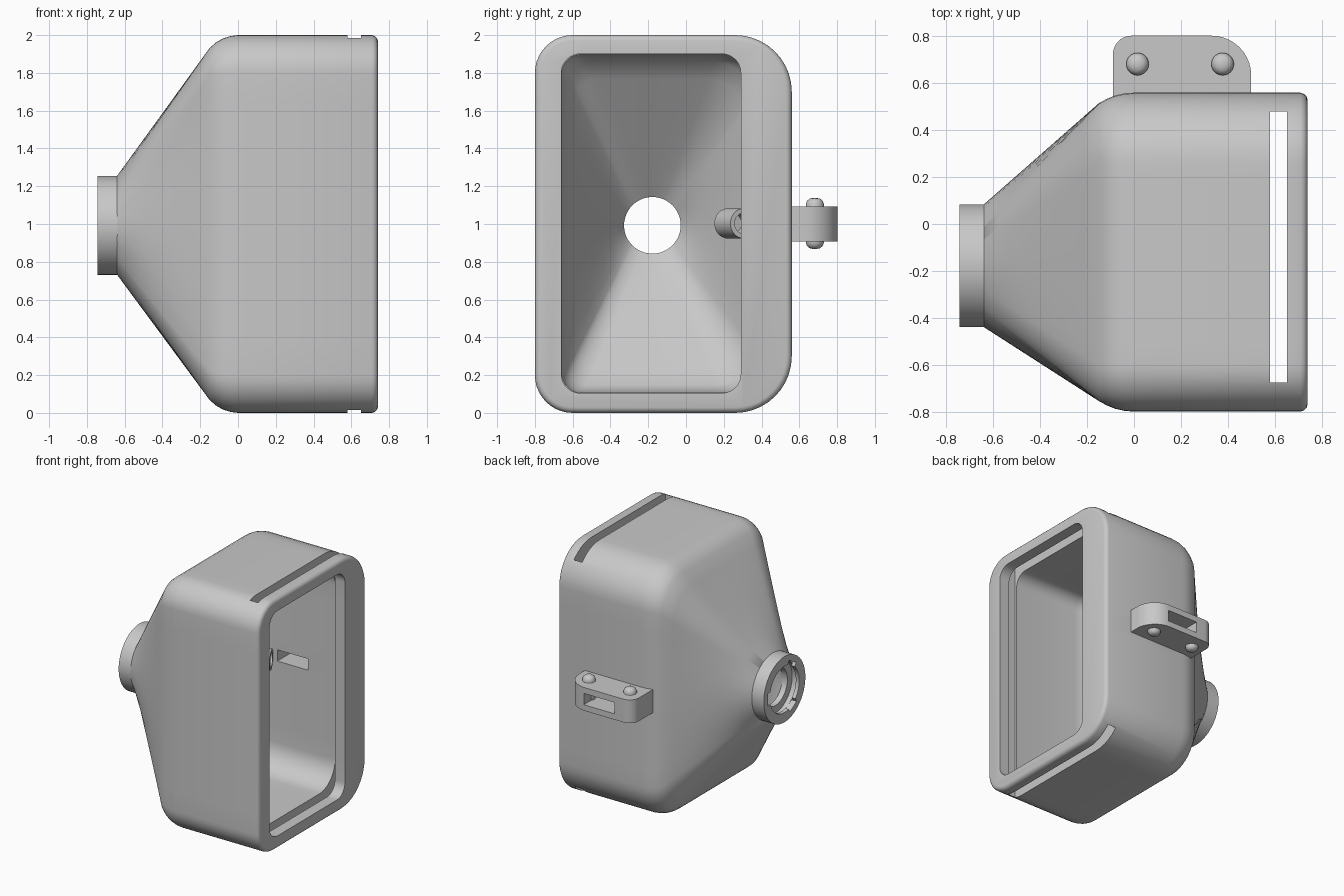
import bpy, bmesh, math
from mathutils import Vector

if "Cube" in bpy.data.objects:
    bpy.data.objects.remove(bpy.data.objects["Cube"])

grey = bpy.data.materials.new("light_grey")
grey.use_nodes = True
grey.diffuse_color = (0.58, 0.58, 0.58, 1)
grey.node_tree.nodes["Principled BSDF"].inputs["Base Color"].default_value = (0.58, 0.58, 0.58, 1)

CY, CZ = -0.178, 0.993      # axis of the round neck
ARC, SIDE = 10, 10          # steps per corner and per flat side


def finish(bm, name):
    bmesh.ops.recalc_face_normals(bm, faces=bm.faces)
    mesh = bpy.data.meshes.new(name)
    bm.to_mesh(mesh)
    bm.free()
    mesh.materials.append(grey)
    obj = bpy.data.objects.new(name, mesh)
    bpy.context.collection.objects.link(obj)
    return obj


def section(x, y0, y1, z0, z1, r_front, r_back):
    """Rounded rectangle across x, with separate front and back corner radii."""
    corners = [(y1 - r_back, z1 - r_back, r_back, 0), (y0 + r_front, z1 - r_front, r_front, 1),
               (y0 + r_front, z0 + r_front, r_front, 2), (y1 - r_back, z0 + r_back, r_back, 3)]
    arcs = []
    for y, z, r, q in corners:
        angles = [(q + i / ARC) * math.pi / 2 for i in range(ARC + 1)]
        arcs.append([Vector((x, y + r * math.cos(a), z + r * math.sin(a))) for a in angles])
    points = []
    for i, arc in enumerate(arcs):
        points += arc
        after = arcs[(i + 1) % 4][0]
        points += [arc[-1].lerp(after, k / SIDE) for k in range(1, SIDE)]
    return points


def round_section(x, r):
    """Circle whose points pair up with those of a rounded rectangle."""
    bounds = [43, 66, 114, 137, 223, 246, 294, 317, 403]
    points = []
    for k, (a, b) in enumerate(zip(bounds, bounds[1:])):
        count = SIDE if k % 2 else ARC
        first = 1 if k % 2 else 0
        last = SIDE if k % 2 else ARC + 1
        for i in range(first, last):
            t = math.radians(a + (b - a) * i / count)
            points.append(Vector((x, CY + r * math.cos(t), CZ + r * math.sin(t))))
    return points


def funnel(start, end, steps=8):
    """Sections blending evenly from start to end, without the start."""
    return [[p.lerp(q, k / steps) for p, q in zip(start, end)] for k in range(1, steps + 1)]


def loft(name, rings):
    bm = bmesh.new()
    rows = [[bm.verts.new(p) for p in ring] for ring in rings]
    n = len(rows[0])
    for a, b in zip(rows, rows[1:]):
        for i in range(n):
            bm.faces.new((a[i], a[(i + 1) % n], b[(i + 1) % n], b[i]))
    bm.faces.new(rows[0])
    bm.faces.new(rows[-1])
    return finish(bm, name)


def box(name, x0, x1, y0, y1, z0, z1):
    bm = bmesh.new()
    bmesh.ops.create_cube(bm, size=1)
    for v in bm.verts:
        v.co = ((x0 + x1) / 2 + v.co.x * (x1 - x0), (y0 + y1) / 2 + v.co.y * (y1 - y0),
                (z0 + z1) / 2 + v.co.z * (z1 - z0))
    return finish(bm, name)


def lathe(name, profile, start, direction, steps=48):
    """Turn (radius, distance) points round an axis."""
    turn = Vector(direction).to_track_quat('Z', 'Y')
    rings = []
    for r, h in profile:
        angles = [2 * math.pi * i / steps for i in range(steps)]
        rings.append([Vector(start) + turn @ Vector((r * math.cos(a), r * math.sin(a), h))
                      for a in angles])
    return loft(name, rings)


def boolean(obj, other):
    mod = obj.modifiers.new("cut", 'BOOLEAN')
    mod.operation, mod.solver, mod.object = 'DIFFERENCE', 'EXACT', other
    bpy.context.view_layer.objects.active = obj
    bpy.ops.object.modifier_apply(modifier=mod.name)
    bpy.data.objects.remove(other)


def smooth(obj, angle=32):
    bpy.ops.object.select_all(action='DESELECT')
    obj.select_set(True)
    bpy.context.view_layer.objects.active = obj
    bpy.ops.object.shade_smooth_by_angle(angle=math.radians(angle))


# Hood: boxy mouth with a rounded shoulder, drawn in to the neck
def hood_section(x, dy, dz):
    return section(x, -0.8 + dy, 0.56 - dy, dz, 2 - dz, 0.2 - dy, 0.3 - dy)


rings = [hood_section(*s) for s in [
    (0.74, 0.03, 0.03), (0.736, 0.016, 0.016), (0.725, 0.005, 0.005), (0.71, 0, 0), (0, 0, 0),
    (-0.04, 0.003, 0.005), (-0.08, 0.012, 0.018), (-0.115, 0.026, 0.038), (-0.15, 0.045, 0.068)]]
hood = loft("hood", rings + funnel(rings[-1], round_section(-0.64, 0.262)))

# Hollow inside, mouth opening and the slot for a sliding pane
rings = [section(x, -0.657 + d, 0.395 - d, 0.108 + d, 1.897 - d, 0.1, 0.2)
         for x, d in [(0.6, 0), (0.02, 0), (-0.05, 0.012), (-0.11, 0.04)]]
boolean(hood, loft("cavity", rings + funnel(rings[-1], round_section(-0.62, 0.15))))
boolean(hood, loft("opening", [section(x, -0.66, 0.29, 0.105, 1.9, 0.1, 0.1) for x in (0.8, 0.62)]))
boolean(hood, box("pane_slot", 0.58, 0.652, -0.675, 0.48, -0.1, 2.1))
boolean(hood, lathe("neck_hole", [(0.15, 0), (0.15, 0.3)], (-0.7, CY, CZ), (1, 0, 0)))
boolean(hood, box("strap_hole", 0.07, 0.34, 0.35, 0.7, 0.955, 1.045))
smooth(hood)

# Neck collar: stepped bore with three locking notches in the lip
collar = lathe("neck_collar", [(0.262, 0), (0.262, 0.11)], (-0.745, CY, CZ), (1, 0, 0), 64)
for profile in ([(0.15, -0.1), (0.15, 0.3)], [(0.185, -0.1), (0.185, 0.03)], [(0.21, 0.03), (0.21, 0.08)]):
    boolean(collar, lathe("bore", profile, (-0.745, CY, CZ), (1, 0, 0), 64))
for k in range(3):
    notch = box("notch", -0.8, -0.7, -0.05, 0.05, 0.1, 0.21)
    for v in notch.data.vertices:
        a = k * 2 * math.pi / 3 + 0.5
        y, z = v.co.y, v.co.z
        v.co.y = CY + y * math.cos(a) - z * math.sin(a)
        v.co.z = CZ + y * math.sin(a) + z * math.cos(a)
    boolean(collar, notch)
smooth(collar)

# Strap lug on the back, with rounded outer corners and a window
outline = [(-0.09, 0.52)]
for cx, cy, r, first in ((-0.01, 0.723, 0.08, 180), (0.33, 0.633, 0.17, 90)):
    for i in range(11):
        a = math.radians(first - 9 * i)
        outline.append((cx + r * math.cos(a), cy + r * math.sin(a)))
outline.append((0.5, 0.52))
lug = loft("strap_lug", [[Vector((x, y, z)) for x, y in outline] for z in (0.908, 1.093)])
boolean(lug, box("window", 0.07, 0.34, 0.4, 0.9, 0.955, 1.045))
smooth(lug)

# Domed pins through the lug
for side, x in (("right", 0.015), ("left", 0.378)):
    dome = [(0.01, 0), (0.028, 0.004), (0.041, 0.015), (0.048, 0.032)]
    profile = dome + [(r, 0.27 - h) for r, h in reversed(dome)]
    smooth(lathe("lug_pin_" + side, profile, (x, 0.682, 0.868), (0, 0, 1), 32), 50)

# Short cable tube on the inner wall
start, axis = (-0.09, 0.222, 1.003), (0.9, 0.45, 0)
tube = lathe("cable_tube", [(0.08, 0), (0.08, 0.19)], start, axis, 32)
boolean(tube, lathe("tube_bore", [(0.055, 0.05), (0.055, 0.4)], start, axis, 32))
smooth(tube)
